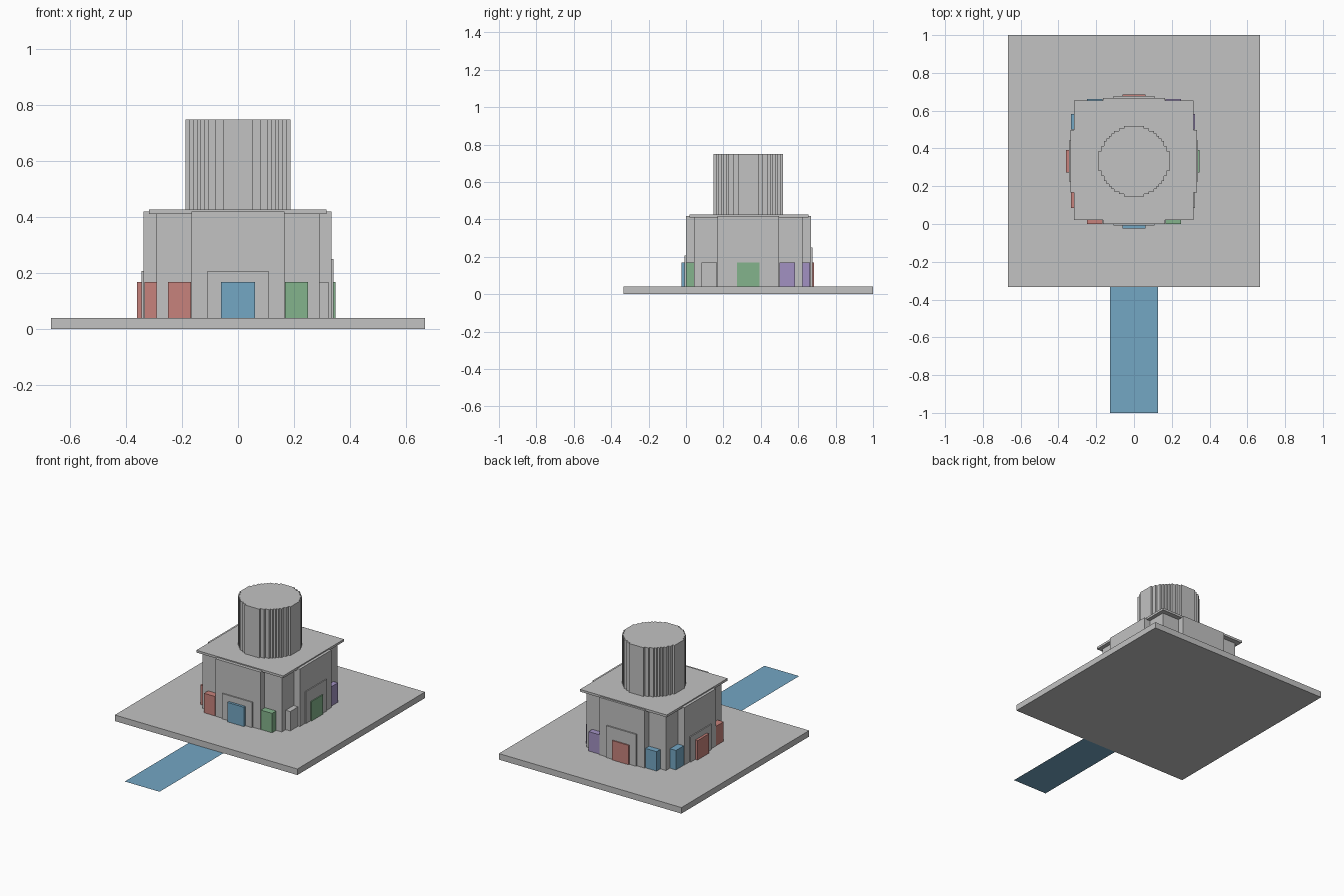
import bpy
import bmesh

cube = bpy.data.objects.get("Cube")
if cube:
    bpy.data.objects.remove(cube, do_unlink=True)


def material(name, rgb):
    m = bpy.data.materials.new(name)
    m.use_nodes = True
    color = (*rgb, 1)
    m.diffuse_color = color
    bsdf = next(n for n in m.node_tree.nodes if n.type == 'BSDF_PRINCIPLED')
    bsdf.inputs["Base Color"].default_value = color
    bsdf.inputs["Roughness"].default_value = 0.9
    return m


GRAY = material("stone gray", (0.54, 0.54, 0.54))
RED = material("muted red", (0.57, 0.225, 0.2))
BLUE = material("muted blue", (0.175, 0.385, 0.55))
GREEN = material("muted green", (0.23, 0.455, 0.265))
PURPLE = material("muted purple", (0.36, 0.285, 0.54))


def prism(name, outline, z0, z1, mat):
    """Extrude a flat outline from z0 up to z1."""
    bm = bmesh.new()
    face = bm.faces.new([bm.verts.new((x, y, z0)) for x, y in outline])
    if z1 > z0:
        top = bmesh.ops.extrude_face_region(bm, geom=[face])["geom"]
        verts = [v for v in top if isinstance(v, bmesh.types.BMVert)]
        bmesh.ops.translate(bm, verts=verts, vec=(0, 0, z1 - z0))
        bmesh.ops.recalc_face_normals(bm, faces=bm.faces)
    me = bpy.data.meshes.new(name)
    bm.to_mesh(me)
    bm.free()
    me.materials.append(mat)
    ob = bpy.data.objects.new(name, me)
    bpy.context.collection.objects.link(ob)
    return ob


def box(name, x0, x1, y0, y1, z0, z1, mat):
    return prism(name, [(x0, y0), (x1, y0), (x1, y1), (x0, y1)], z0, z1, mat)


CY = 0.333      # middle of the building along y
FLOOR = 0.04
CORE = 0.29     # half width of the central block

# Ground slab and entry path
box("ground_slab", -0.667, 0.667, -0.333, 1.0, 0, FLOOR, GRAY)
box("entry_path", -0.127, 0.127, -1.0, -0.333, 0, 0, BLUE)

# Main block and roof
box("main_block", -CORE, CORE, CY - CORE, CY + CORE, FLOOR, 0.413, GRAY)
box("roof_plate", -0.318, 0.316, 0.02, 0.655, 0.411, 0.426, GRAY)

# Stepped round tower
CELL = 1 / 75
steps = [(14, 4), (13, 4), (13, 6), (12, 6), (12, 8), (11, 8), (11, 9), (10, 9)]
quarter = steps + [(10, 10)] + [(b, a) for a, b in reversed(steps)]
outline = []
for turn in range(4):
    outline += [(x * CELL, CY + y * CELL) for x, y in quarter]
    quarter = [(-y, x) for x, y in quarter]
prism("tower", outline, 0.42, 0.748, GRAY)


def facade_box(name, side, along, half, reach, top, mat):
    """Box on one facade: along it, and out to a reach from the centre."""
    a0, a1 = along - half, along + half
    if side in ("front", "back"):
        s = -1 if side == "front" else 1
        y0, y1 = sorted((CY + s * (CORE - 0.01), CY + s * reach))
        box(name, a0, a1, y0, y1, FLOOR, top, mat)
    else:
        s = -1 if side == "right" else 1
        x0, x1 = sorted((s * (CORE - 0.01), s * reach))
        box(name, x0, x1, CY + a0, CY + a1, FLOOR, top, mat)


# Facades: tall panel, door surround, door and two flanking blocks each
# side: panel, surround, door reach, surround top, block reach, colours
facades = {
    "front": (0.334, 0.342, 0.358, 0.207, 0.333, BLUE, RED, GREEN),
    "back": (0.335, 0.344, 0.352, 0.25, 0.329, RED, BLUE, PURPLE),
    "left": (0.334, 0.34, 0.347, 0.25, 0.323, GREEN, GRAY, PURPLE),
    "right": (0.336, 0.343, 0.36, 0.207, 0.334, RED, RED, BLUE),
}
for side, (panel, frame, door, frame_top, block, c_door, c_low, c_high) in facades.items():
    facade_box(side + "_panel", side, 0, 0.165, panel, 0.419, GRAY)
    facade_box(side + "_door_surround", side, 0, 0.109, frame, frame_top, GRAY)
    facade_box(side + "_door", side, 0, 0.06, door, 0.168, c_door)
    facade_box(side + "_low_block", side, -0.208, 0.041, block, 0.168, c_low)
    facade_box(side + "_high_block", side, 0.208, 0.041, block, 0.168, c_high)
